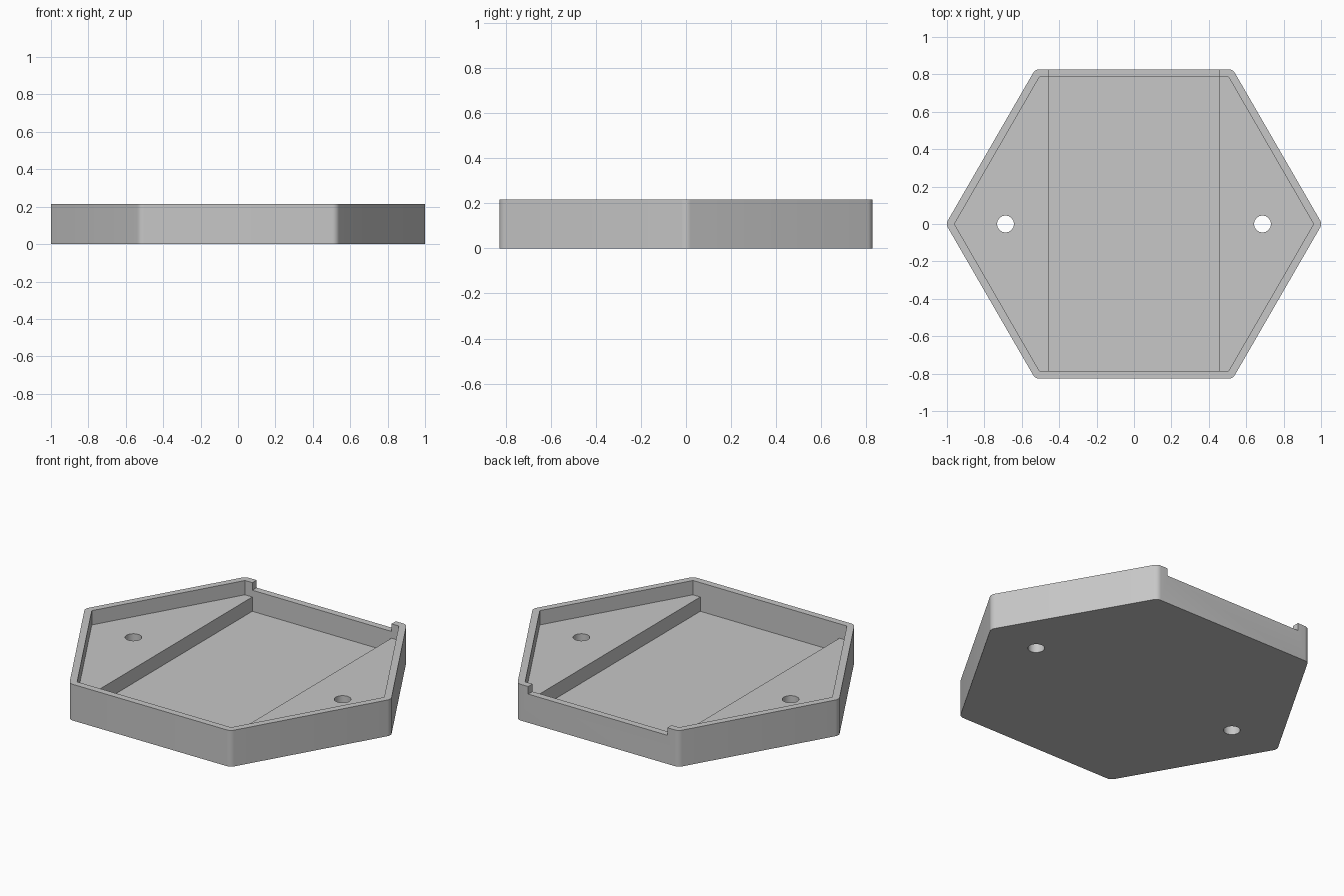
import bpy
import bmesh
import math

# Remove the default object
cube = bpy.data.objects.get("Cube")
if cube:
    bpy.data.objects.remove(cube, do_unlink=True)

# Main sizes
HEIGHT, SHELF, NOTCH, FLOOR = 0.215, 0.13, 0.17, 0.045
WALL = 0.04
TIP, CORNER_X, CORNER_Y = 0.96, 0.505, 0.787
CHANNEL = 0.457
HOLE_X, HOLE_R = 0.687, 0.045
ABOVE = HEIGHT + 0.1

grey = bpy.data.materials.new("light_grey")
grey.use_nodes = True
colour = (0.57, 0.57, 0.57, 1)
grey.diffuse_color = colour
bsdf = next(n for n in grey.node_tree.nodes if n.type == "BSDF_PRINCIPLED")
bsdf.inputs["Base Color"].default_value = colour


def prism(name, outline, bottom, top):
    """Extrude a flat outline straight up."""
    bm = bmesh.new()
    face = bm.faces.new([bm.verts.new((x, y, bottom)) for x, y in outline])
    result = bmesh.ops.extrude_face_region(bm, geom=[face])
    verts = [v for v in result["geom"] if isinstance(v, bmesh.types.BMVert)]
    bmesh.ops.translate(bm, verts=verts, vec=(0, 0, top - bottom))
    bmesh.ops.recalc_face_normals(bm, faces=bm.faces)
    mesh = bpy.data.meshes.new(name)
    bm.to_mesh(mesh)
    bm.free()
    mesh.materials.append(grey)
    obj = bpy.data.objects.new(name, mesh)
    bpy.context.collection.objects.link(obj)
    return obj


def rectangle(x, y0, y1):
    return [(-x, y0), (x, y0), (x, y1), (-x, y1)]


def circle(cx, radius, count=32):
    steps = [math.tau * i / count for i in range(count)]
    return [(cx + radius * math.cos(a), radius * math.sin(a)) for a in steps]


def carve(target, cutter):
    """Subtract a cutter and discard it."""
    cutter.hide_render = True
    mod = target.modifiers.new("cut", "BOOLEAN")
    mod.operation = "DIFFERENCE"
    mod.solver = "EXACT"
    mod.object = cutter
    bpy.context.view_layer.objects.active = target
    bpy.ops.object.modifier_apply(modifier=mod.name)
    bpy.data.objects.remove(cutter, do_unlink=True)


# Inner hexagon, and the outer one offset from it with rounded corners
inner = [(TIP, 0), (CORNER_X, CORNER_Y), (-CORNER_X, CORNER_Y),
         (-TIP, 0), (-CORNER_X, -CORNER_Y), (CORNER_X, -CORNER_Y)]
outer = []
for k, (x, y) in enumerate(inner):
    for step in range(7):
        a = math.radians(60 * k - 30 + 10 * step)
        outer.append((x + WALL * math.cos(a), y + WALL * math.sin(a)))

tray = prism("hexagonal_tray", outer, 0, HEIGHT)

# Cavity down to the side shelves, then the deeper central channel
carve(tray, prism("cavity_cutter", inner, SHELF, ABOVE))
carve(tray, prism("channel_cutter", rectangle(CHANNEL, -CORNER_Y, CORNER_Y), FLOOR, ABOVE))

# Lowered section of the back wall
carve(tray, prism("notch_cutter", rectangle(CHANNEL, CORNER_Y - WALL, 1), NOTCH, ABOVE))

# Screw holes through the shelves
for side in (-1, 1):
    carve(tray, prism("hole_cutter", circle(side * HOLE_X, HOLE_R), -0.1, ABOVE))

# Smooth the rounded corners and holes, keep other edges sharp
bpy.ops.object.select_all(action="DESELECT")
tray.select_set(True)
bpy.context.view_layer.objects.active = tray
bpy.ops.object.shade_smooth_by_angle(angle=math.radians(30))
